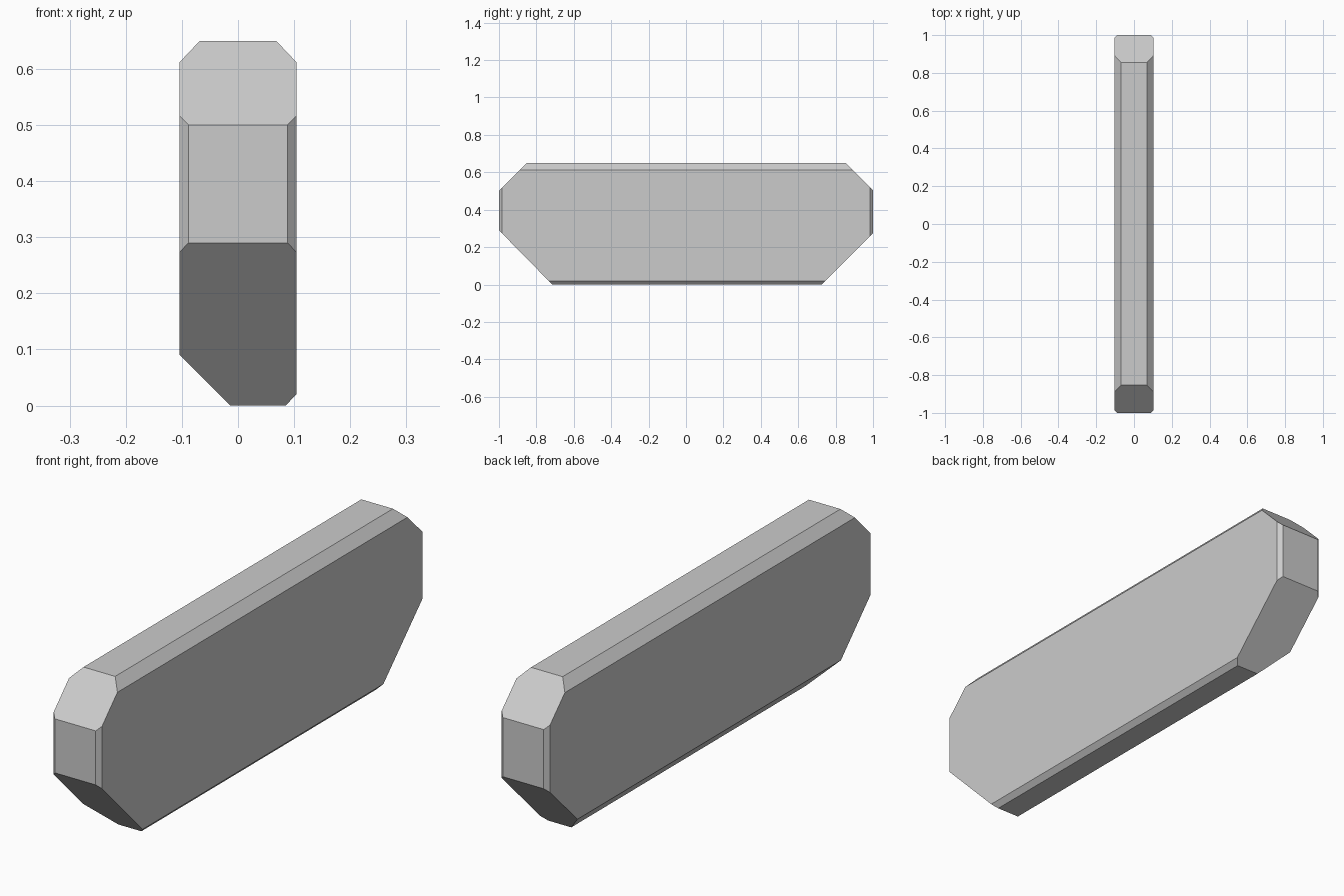
import bpy, bmesh
from mathutils import Vector, Matrix

if "Cube" in bpy.data.objects:
    bpy.data.objects.remove(bpy.data.objects["Cube"])

HX, HY, H = 0.104, 1.0, 0.65

# Plain block standing on the ground
bm = bmesh.new()
bmesh.ops.create_cube(bm, size=1, matrix=Matrix.Translation((0, 0, H / 2))
                      @ Matrix.Diagonal((2 * HX, 2 * HY, H, 1)))


def chamfer(a, b, axis):
    """Slice off everything outside the plane through a and b, parallel to axis."""
    a, b = Vector(a), Vector(b)
    normal = (b - a).cross(Vector(axis)).normalized()
    if normal.dot(a - Vector((0, 0, H / 2))) < 0:
        normal.negate()
    geom = bm.verts[:] + bm.edges[:] + bm.faces[:]
    bmesh.ops.bisect_plane(bm, geom=geom, dist=1e-6, plane_co=a,
                           plane_no=normal, clear_outer=True)
    rim = [e for e in bm.edges if e.is_boundary]
    bmesh.ops.contextual_create(bm, geom=rim)


X, Y, Z = (1, 0, 0), (0, 1, 0), (0, 0, 1)

# Long top edges and the four upright corners
for sx in (-1, 1):
    chamfer((sx * 0.068, 0, H), (sx * HX, 0, 0.612), Y)
    for sy in (-1, 1):
        chamfer((sx * 0.088, sy * HY, 0), (sx * HX, sy * 0.984, 0), Z)

# Uneven long bottom edges
chamfer((-HX, 0, 0.09), (-0.014, 0, 0), Y)
chamfer((HX, 0, 0.02), (0.085, 0, 0), Y)

# Sloped ends, top and bottom
chamfer((0, -HY, 0.50), (0, -0.852, H), X)
chamfer((0, HY, 0.505), (0, 0.855, H), X)
chamfer((0, -HY, 0.29), (0, -0.715, 0), X)
chamfer((0, HY, 0.275), (0, 0.725, 0), X)

bmesh.ops.recalc_face_normals(bm, faces=bm.faces[:])
mesh = bpy.data.meshes.new("chamfered_block")
bm.to_mesh(mesh)
bm.free()
bpy.context.collection.objects.link(bpy.data.objects.new("chamfered_block", mesh))
